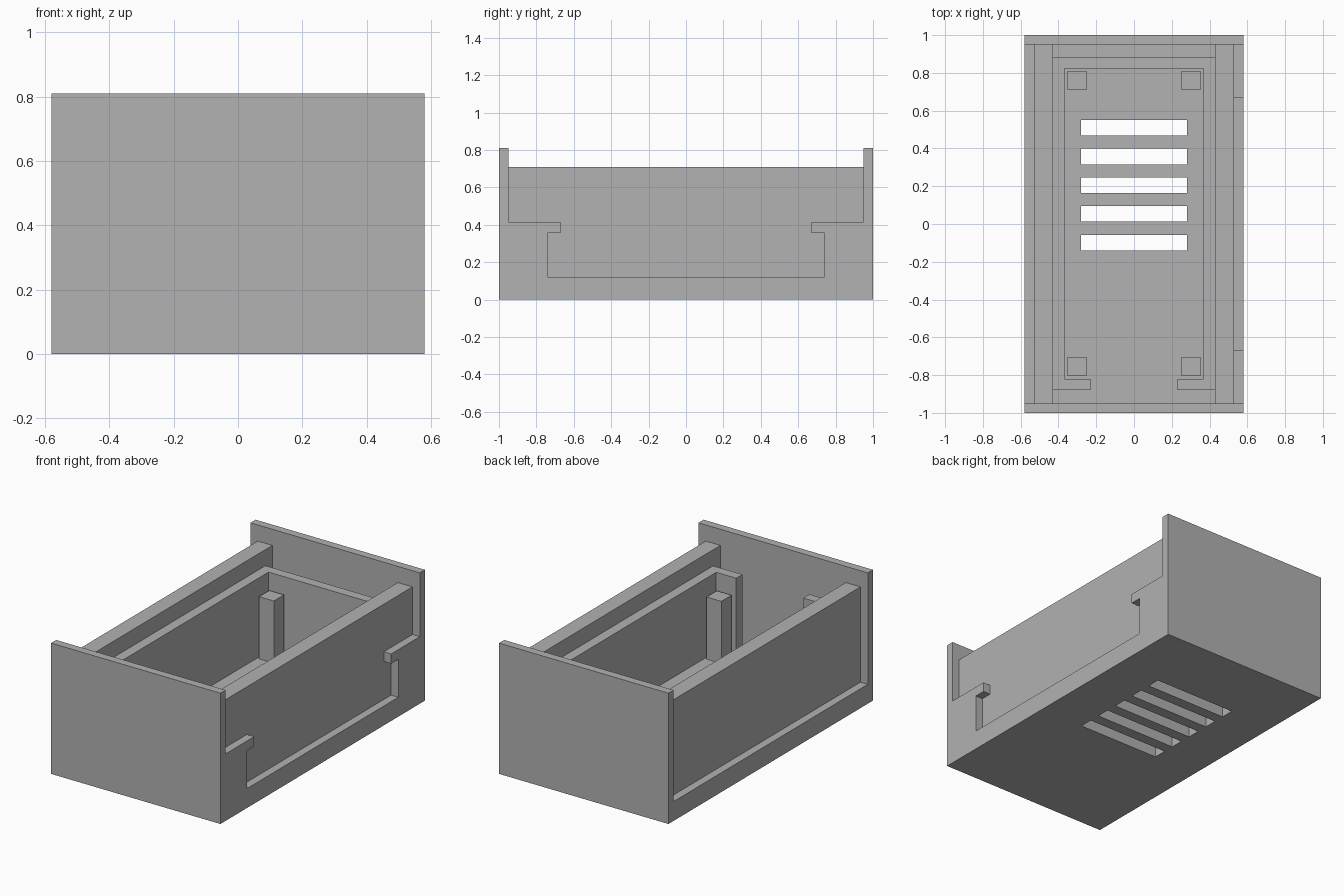
import bpy
import bmesh
from mathutils import Vector

old = bpy.data.objects.get("Cube")
if old:
    bpy.data.objects.remove(old, do_unlink=True)

grey = bpy.data.materials.new("plain grey")
grey.use_nodes = True
GREY = (0.445, 0.445, 0.445, 1)
grey.diffuse_color = GREY
grey.node_tree.nodes["Principled BSDF"].inputs["Base Color"].default_value = GREY

# Main sizes
HALF_X, HALF_Y = 0.58, 1.0
PLATE_Y = 0.95              # inner face of the end plates
FLOOR, WALL_TOP, PLATE_TOP = 0.12, 0.71, 0.81
WALL_OUT, WALL_IN, LINER_IN = 0.53, 0.43, 0.367


def finish(name, bm):
    bmesh.ops.recalc_face_normals(bm, faces=bm.faces)
    mesh = bpy.data.meshes.new(name)
    bm.to_mesh(mesh)
    bm.free()
    mesh.materials.append(grey)
    obj = bpy.data.objects.new(name, mesh)
    bpy.context.collection.objects.link(obj)
    return obj


def extrude(bm, faces, offset):
    """Thicken flat faces into a solid along the offset."""
    result = bmesh.ops.extrude_face_region(bm, geom=faces, use_keep_orig=True)
    verts = [v for v in result["geom"] if isinstance(v, bmesh.types.BMVert)]
    bmesh.ops.translate(bm, verts=verts, vec=offset)


def prism(name, points, offset):
    bm = bmesh.new()
    face = bm.faces.new([bm.verts.new(p) for p in points])
    extrude(bm, [face], Vector(offset))
    return finish(name, bm)


def box(name, x, y, z):
    base = [(x[0], y[0], z[0]), (x[1], y[0], z[0]),
            (x[1], y[1], z[0]), (x[0], y[1], z[0])]
    return prism(name, base, (0, 0, z[1] - z[0]))


# Floor with five open vent slots
SLOT_X, SLOT_W, SLOT_STEP, SLOT_START = 0.28, 0.083, 0.152, -0.14
xs = [-HALF_X, -SLOT_X, SLOT_X, HALF_X]
ys = [-PLATE_Y]
for i in range(5):
    start = SLOT_START + i * SLOT_STEP
    ys += [start, start + SLOT_W]
ys.append(PLATE_Y)
bm = bmesh.new()
grid = [[bm.verts.new((x, y, 0)) for x in xs] for y in ys]
for j in range(len(ys) - 1):
    for i in range(3):
        if i == 1 and j % 2 == 1:
            continue
        bm.faces.new((grid[j][i], grid[j][i + 1], grid[j + 1][i + 1], grid[j + 1][i]))
extrude(bm, list(bm.faces), Vector((0, 0, FLOOR)))
finish("vented_floor", bm)

# Tall end plates
box("front_plate", (-HALF_X, HALF_X), (-HALF_Y, -PLATE_Y), (0, PLATE_TOP))
box("back_plate", (-HALF_X, HALF_X), (PLATE_Y, HALF_Y), (0, PLATE_TOP))

# Thick side walls
for side, s in (("left", 1), ("right", -1)):
    box(side + "_wall", sorted((s * WALL_IN, s * WALL_OUT)),
        (-PLATE_Y, PLATE_Y), (FLOOR, WALL_TOP))

# Hooked brackets on the outside of the left wall
hook = [(0.95, FLOOR), (0.74, FLOOR), (0.74, 0.355),
        (0.67, 0.355), (0.67, 0.415), (0.95, 0.415)]
for end, s in (("front", -1), ("back", 1)):
    prism(end + "_hook_bracket", [(WALL_OUT, s * y, z) for y, z in hook],
          (HALF_X - WALL_OUT, 0, 0))

# Inner liner: closed at the back, open between two short returns at the front
half = [(0.23, -0.88), (WALL_IN, -0.88), (WALL_IN, 0.883)]
inner = [(LINER_IN, 0.823), (LINER_IN, -0.82), (0.23, -0.82)]
outline = (half + [(-x, y) for x, y in reversed(half)]
           + [(-x, y) for x, y in reversed(inner)] + inner)
prism("inner_liner", [(x, y, FLOOR) for x, y in outline], (0, 0, 0.49))

# Corner support posts
for end, y in (("front", -0.805), ("back", 0.71)):
    for side, x in (("left", 0.252), ("right", -0.353)):
        box(f"{end}_{side}_post", (x, x + 0.101), (y, y + 0.1), (FLOOR, 0.505))
